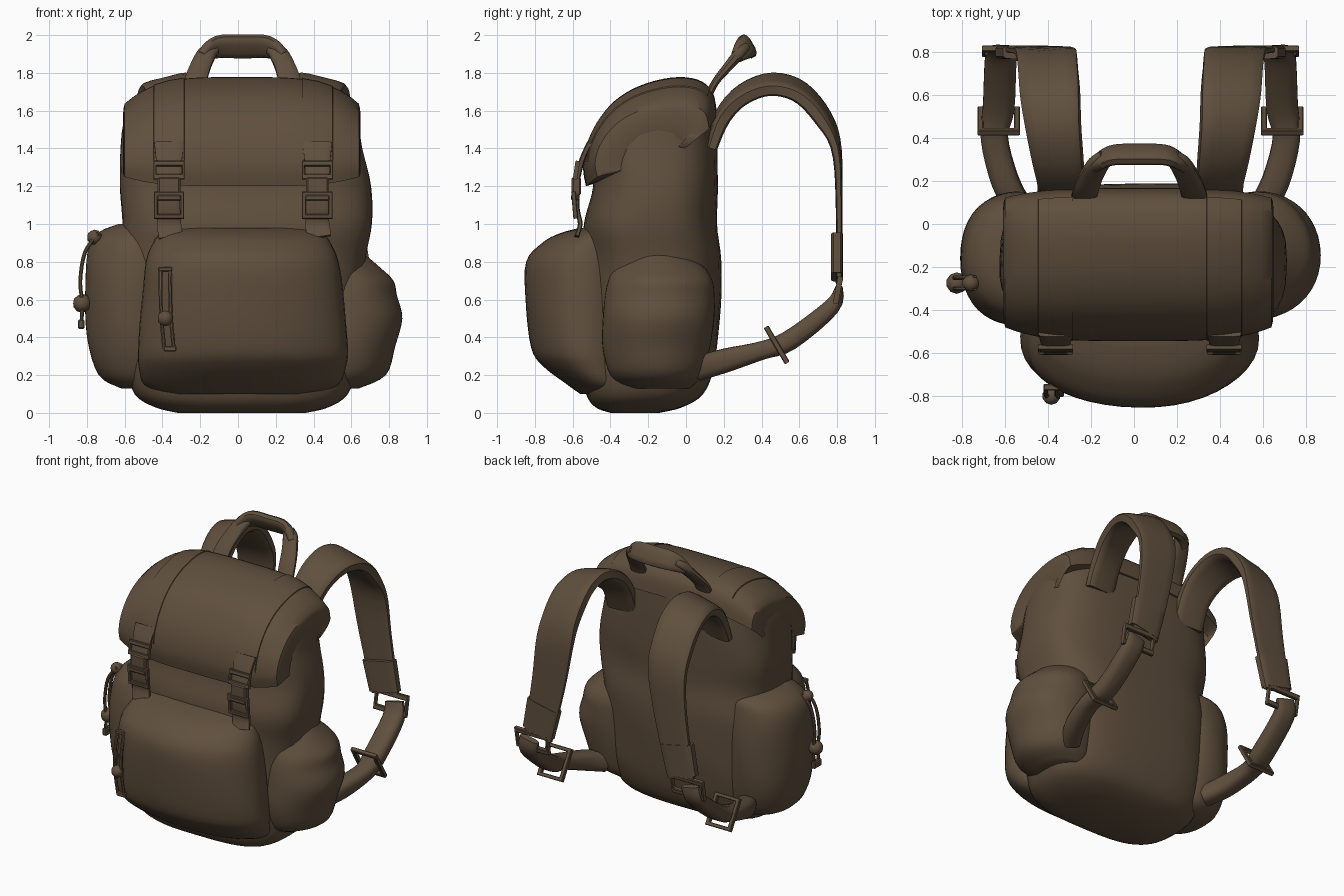
import bpy, bmesh, math
from mathutils import Vector

cube = bpy.data.objects.get("Cube")
if cube:
    bpy.data.objects.remove(cube, do_unlink=True)

canvas = bpy.data.materials.new("brown_canvas")
canvas.use_nodes = True
COLOUR = (0.115, 0.078, 0.047, 1)
canvas.diffuse_color = COLOUR
canvas.node_tree.nodes["Principled BSDF"].inputs["Base Color"].default_value = COLOUR


def finish(name, bm, angle=40):
    bmesh.ops.recalc_face_normals(bm, faces=bm.faces)
    mesh = bpy.data.meshes.new(name)
    bm.to_mesh(mesh)
    bm.free()
    mesh.materials.append(canvas)
    mesh.shade_smooth()
    mesh.set_sharp_from_angle(angle=math.radians(angle))
    obj = bpy.data.objects.new(name, mesh)
    bpy.context.collection.objects.link(obj)


def skin(name, rings, loop=True, closed=False):
    """Join rows of points with quads."""
    bm = bmesh.new()
    rows = [[bm.verts.new(p) for p in ring] for ring in rings]
    n = len(rows[0])
    pairs = list(zip(rows, rows[1:])) + ([(rows[-1], rows[0])] if closed else [])
    for a, b in pairs:
        for i in range(n if loop else n - 1):
            j = (i + 1) % n
            bm.faces.new((a[i], a[j], b[j], b[i]))
    if loop and not closed:
        bm.faces.new(rows[0])
        bm.faces.new(rows[-1])
    finish(name, bm)


def smooth(points, steps=4):
    """Catmull-Rom through tuples of any length."""
    pts = [points[0]] + list(points) + [points[-1]]
    out = []
    for p, q, r, s in zip(pts, pts[1:], pts[2:], pts[3:]):
        for k in range(steps):
            t = k / steps
            out.append(tuple(b + 0.5 * t * (c - a + t * (2*a - 5*b + 4*c - d + t * (3*(b - c) + d - a)))
                             for a, b, c, d in zip(p, q, r, s)))
    return out + [tuple(points[-1])]


def oval(angle, power):
    c, s = math.cos(angle), math.sin(angle)
    return (math.copysign(abs(c) ** (2 / power), c), math.copysign(abs(s) ** (2 / power), s))


def loft(name, rows, power=2.8, wave=0.01, n=44):
    """Soft bag shape from rows of z, x min, x max, y min, y max."""
    rings = []
    for z, x0, x1, y0, y1 in smooth(rows):
        ring = []
        for i in range(n):
            a = math.tau * i / n
            c, s = oval(a, power)
            k = 1 + wave * math.sin(5 * a + 7 * z) * math.sin(6 * z)
            ring.append(((x0 + x1) / 2 + (x1 - x0) / 2 * c * k, (y0 + y1) / 2 + (y1 - y0) / 2 * s * k, z))
        rings.append(ring)
    skin(name, rings)


def sweep(name, points, side=(1, 0, 0), steps=4, closed=False, power=5, n=12):
    """Strap along points of x, y, z, width, thickness."""
    pts = smooth(points, steps) if steps > 1 else points
    rings, m = [], len(pts)
    for i, (x, y, z, w, t) in enumerate(pts):
        before = pts[i - 1] if closed or i else pts[i]
        after = pts[(i + 1) % m] if closed or i < m - 1 else pts[i]
        along = (Vector(after[:3]) - Vector(before[:3])).normalized()
        across = Vector(side)
        across = (across - along * across.dot(along)).normalized()
        up = along.cross(across)
        ring = []
        for k in range(n):
            c, s = oval(math.tau * (k + 0.5) / n, power)
            ring.append(Vector((x, y, z)) + across * c * w / 2 + up * s * t / 2)
        rings.append(ring)
    skin(name, rings, closed=closed)


def frame(name, centre, u, v, thick=0.025):
    """Rectangular buckle loop with half sides u and v."""
    o, u, v = Vector(centre), Vector(u), Vector(v)
    pts = [(*(o + u * a + v * b), thick, thick * 1.3) for a, b in ((1, 1), (-1, 1), (-1, -1), (1, -1))]
    sweep(name, pts, u.cross(v), steps=1, closed=True, n=8)


def block(name, centre, size):
    bm = bmesh.new()
    bmesh.ops.create_cube(bm, size=1)
    for v in bm.verts:
        v.co = Vector(a * b for a, b in zip(v.co, size)) + Vector(centre)
    bmesh.ops.bevel(bm, geom=bm.edges[:], offset=min(size) * 0.2, segments=1, affect='EDGES')
    finish(name, bm, 30)


def knot(name, centre, radius):
    bm = bmesh.new()
    bmesh.ops.create_icosphere(bm, subdivisions=2, radius=radius)
    bmesh.ops.translate(bm, verts=bm.verts, vec=centre)
    finish(name, bm)


# Main bag and pockets
loft("main_bag", [
    (0, -.32, .36, -.4, -.14), (.03, -.44, .48, -.48, -.02), (.1, -.55, .58, -.53, .09),
    (.25, -.59, .62, -.55, .15), (.5, -.61, .64, -.53, .18), (.8, -.61, .67, -.53, .19),
    (1, -.61, .71, -.54, .165), (1.2, -.63, .7, -.49, .17), (1.4, -.62, .66, -.49, .17),
    (1.55, -.6, .635, -.44, .16), (1.65, -.54, .57, -.34, .15), (1.72, -.38, .42, -.2, .11)], 3)
loft("front_pocket", [
    (.1, -.4, .42, -.56, -.25), (.15, -.5, .53, -.63, -.25), (.25, -.53, .57, -.76, -.25),
    (.35, -.53, .58, -.82, -.25), (.6, -.51, .56, -.85, -.25), (.8, -.49, .53, -.845, -.25),
    (.9, -.45, .49, -.76, -.25), (.95, -.41, .45, -.67, -.25), (.98, -.34, .38, -.56, -.25)], 2.15, 0.006)
loft("right_side_pocket", [
    (.13, -.62, -.3, -.32, .02), (.2, -.74, -.3, -.4, .09), (.4, -.8, -.3, -.46, .14),
    (.7, -.81, -.3, -.47, .15), (.88, -.79, -.3, -.43, .13), (.96, -.73, -.3, -.38, .1),
    (1, -.63, -.3, -.33, .02)], 2.1, 0.012)
loft("left_side_pocket", [
    (.13, .3, .64, -.32, .02), (.2, .3, .78, -.4, .09), (.35, .3, .83, -.44, .13),
    (.5, .3, .87, -.44, .15), (.62, .3, .84, -.43, .15), (.7, .3, .82, -.41, .14),
    (.77, .3, .75, -.38, .1), (.84, .3, .67, -.32, .02)], 2.05, 0.012)

# Lid: a curved profile swept sideways, its ends drawn down and closed in
PROFILE = smooth([(-.53, 1.2), (-.545, 1.3), (-.525, 1.42), (-.47, 1.54), (-.38, 1.65), (-.25, 1.73),
                  (-.08, 1.775), (.06, 1.765), (.14, 1.7), (.165, 1.58)])
HUB = (-.12, 1.35)
LID_X, LID_HALF = 0.02, 0.62


def lid_point(x, y, z, extra=0.0):
    droop = min(1, abs((x - LID_X) / LID_HALF)) ** 4
    return (x, HUB[0] + (y - HUB[0]) * (1 - 0.15 * droop - extra),
            HUB[1] + (z - HUB[1]) * (1 - 0.33 * droop - extra))


hem = [(-.4, 1.24)] + PROFILE + [(.05, 1.55)]
end = [(1.01, .06), (1.015, .16), (1.01, .28), (1, .4), (.97, .55)]
columns = [(-u, e) for u, e in reversed(end)] + [(k / 14, 0) for k in range(-14, 15)] + end
skin("lid", [[lid_point(LID_X + LID_HALF * u, y, z, e) for u, e in columns] for y, z in hem], loop=False)

# Lid straps with clips
for label, x in (("right", -.365), ("left", .42)):
    weave = [(-.085, .02), (-.08, -.012), (0, -.012), (.08, -.012), (.085, .02)]
    skin(label + "_lid_strap", [[lid_point(x + dx, y, z, e) for dx, e in weave] for y, z in PROFILE[5:-5]],
         loop=False)
    sweep(label + "_upper_webbing", [(x, -.51, 1.43, .16, .03), (x, -.55, 1.34, .14, .03),
                                     (x, -.575, 1.24, .13, .03)])
    sweep(label + "_lower_webbing", [(x, -.575, 1.2, .12, .025), (x, -.575, 1.08, .12, .025),
                                     (x, -.56, 1, .13, .025), (x + .01, -.58, .93, .13, .025)])
    frame(label + "_clip_top", (x, -.58, 1.285), (.075, 0, 0), (0, .005, .035))
    block(label + "_clip_body", (x, -.58, 1.2), (.12, .05, .1))
    frame(label + "_clip_bottom", (x, -.59, 1.1), (.07, 0, 0), (0, -.005, .06))
    block(label + "_clip_bar", (x, -.59, 1.14), (.13, .04, .03))

# Carry handle: flat legs and an upright grip
for label, sign, shift in (("right", -1, 0), ("left", 1, .05)):
    sweep(label + "_handle_leg", [(sign * x + shift, *rest) for x, *rest in (
        (.235, .11, 1.66, .12, .04), (.225, .155, 1.75, .12, .04), (.2, .22, 1.83, .11, .05),
        (.165, .28, 1.9, .1, .06), (.13, .31, 1.93, .08, .05))], power=3)
sweep("handle_grip", [
    (-.19, .27, 1.885, .07, .05), (-.15, .3, 1.92, .11, .06), (-.09, .322, 1.94, .13, .065),
    (.025, .325, 1.94, .135, .065), (.14, .322, 1.94, .13, .065), (.2, .3, 1.92, .11, .06),
    (.24, .27, 1.885, .07, .05)], side=(0, .5, -.85), power=3)

# Shoulder straps, mirrored about the bag's slightly offset middle
for label, sign, shift in (("right", 1, 0), ("left", -1, .06)):
    def flip(points):
        return [(p[0] * sign + shift, *p[1:]) for p in points]

    sweep(label + "_shoulder_strap", flip([
        (-.34, .13, 1.4, .22, .06), (-.34, .195, 1.57, .22, .08), (-.355, .3, 1.685, .24, .08),
        (-.375, .45, 1.74, .26, .08), (-.39, .6, 1.7, .28, .08), (-.4, .72, 1.57, .28, .08),
        (-.41, .795, 1.4, .28, .05), (-.45, .81, 1.1, .25, .035), (-.53, .81, .7, .21, .035)]),
        side=(1, 0, .25 * sign))
    sweep(label + "_strap_sleeve", flip([(-.49, .8, .93, .25, .065), (-.535, .8, .72, .23, .065)]), steps=1)
    middle = flip([(-.58, .805, .65)])[0]
    frame(label + "_strap_buckle", middle, (.12, 0, 0), (0, .01, .055), .03)
    sweep(label + "_lower_strap", flip([
        (-.6, .81, .66, .14, .04), (-.62, .77, .56, .15, .09), (-.63, .55, .385, .15, .11),
        (-.65, .4, .33, .13, .1), (-.6, .2, .275, .13, .13), (-.53, .07, .235, .12, .13)]), power=3)
    ring = flip([(-.63, .48, .36)])[0]
    frame(label + "_strap_ring", ring, (.085, 0, 0), (0, -.05, .085), .03)

# Cord pulls: two strands, a knot and a tail
CORD = 0.022
for name, x in (("front_pull_outer", -.41), ("front_pull_inner", -.36)):
    sweep(name, [(x, -.76, .76, CORD, CORD), (x, -.79, .65, CORD, CORD), (x + .005, -.8, .5, CORD, CORD),
                 (x + .02, -.79, .34, CORD, CORD)], power=2, n=8)
block("front_pull_top", (-.385, -.76, .76), (.075, .03, .025))
knot("front_pull_knot", (-.385, -.8, .5), .042)
block("front_pull_end", (-.36, -.79, .34), (.07, .03, .03))
for name, y in (("side_pull_front", -.3), ("side_pull_back", -.25)):
    sweep(name, [(-.74, y, .95, CORD, CORD), (-.81, y, .85, CORD, CORD), (-.835, y, .7, CORD, CORD),
                 (-.825, y, .58, CORD, CORD), (-.83, y, .45, CORD, CORD)], side=(0, 1, 0), power=2, n=8)
knot("side_pull_knot", (-.825, -.275, .58), .05)
knot("side_pull_top", (-.76, -.275, .93), .04)
block("side_pull_end", (-.83, -.275, .47), (.035, .08, .05))
